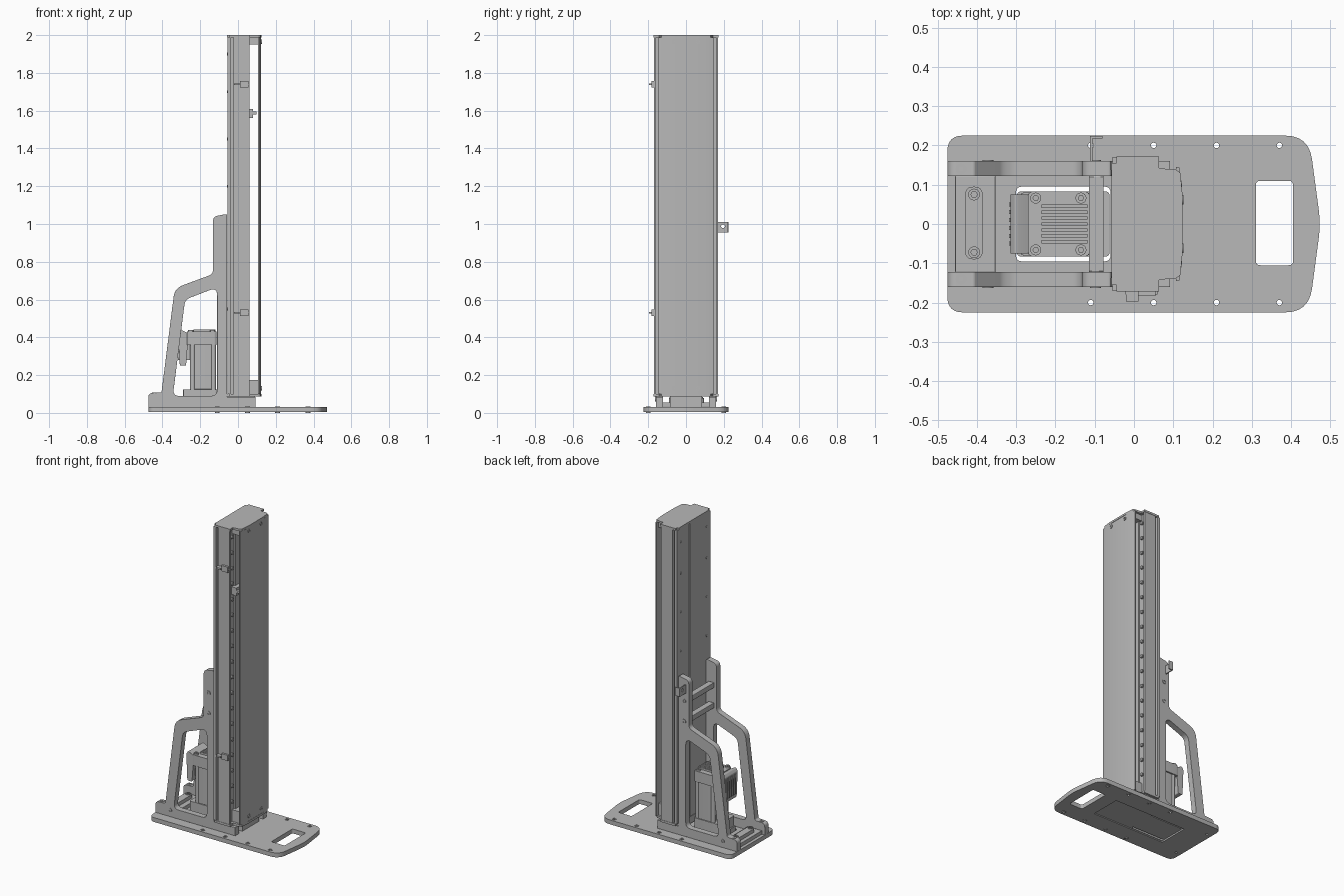
import bpy, bmesh, math
from mathutils import Vector

cube = bpy.data.objects.get("Cube")
if cube:
    bpy.data.objects.remove(cube, do_unlink=True)

metal = bpy.data.materials.new("plain grey metal")
metal.use_nodes = True
GREY = (0.48, 0.48, 0.48, 1)
metal.diffuse_color = GREY
metal.node_tree.nodes["Principled BSDF"].inputs["Base Color"].default_value = GREY


def rounded(points, r, steps=6):
    """Round every corner of a closed outline; r is one radius or one per corner."""
    out, n = [], len(points)
    pts = [Vector(p) for p in points]
    for i, p in enumerate(pts):
        rad = r[i] if isinstance(r, (list, tuple)) else r
        if rad == 0:
            out.append(p)
            continue
        a, b = pts[i - 1] - p, pts[(i + 1) % n] - p
        cut = min(rad / math.tan(a.angle(b) / 2), a.length * 0.49, b.length * 0.49)
        a, b = p + a.normalized() * cut, p + b.normalized() * cut
        for k in range(steps + 1):
            t = k / steps
            out.append(a * (1 - t) ** 2 + p * 2 * t * (1 - t) + b * t * t)
    return out


def rect(u0, u1, v0, v1, r=0):
    return rounded([(u0, v0), (u1, v0), (u1, v1), (u0, v1)], r)


def circle(u, v, r, n=16):
    return [(u + r * math.cos(math.tau * k / n), v + r * math.sin(math.tau * k / n)) for k in range(n)]


def prism(name, outlines, axis, lo, hi, bevel=0):
    """Extrude outlines (first outer, rest holes): z uses (x,y), y uses (x,z), x uses (y,z)."""
    curve = bpy.data.curves.new(name, "CURVE")
    curve.dimensions, curve.fill_mode = "2D", "BOTH"
    curve.extrude = (hi - lo) / 2
    for line in outlines:
        spline = curve.splines.new("POLY")
        spline.points.add(len(line) - 1)
        for point, co in zip(spline.points, line):
            point.co = (co[0], co[1], 0, 1)
        spline.use_cyclic_u = True
    temp = bpy.data.objects.new("temp", curve)
    bpy.context.scene.collection.objects.link(temp)
    graph = bpy.context.evaluated_depsgraph_get()
    mesh = bpy.data.meshes.new_from_object(temp.evaluated_get(graph))
    bpy.data.objects.remove(temp, do_unlink=True)
    bpy.data.curves.remove(curve)
    bm = bmesh.new()
    bm.from_mesh(mesh)
    mid = (lo + hi) / 2
    for v in bm.verts:
        a, b, c = v.co.x, v.co.y, v.co.z + mid
        v.co = {"z": (a, b, c), "y": (a, c, b), "x": (c, a, b)}[axis]
    bmesh.ops.remove_doubles(bm, verts=bm.verts, dist=1e-5)
    bmesh.ops.recalc_face_normals(bm, faces=bm.faces)
    bm.to_mesh(mesh)
    bm.free()
    mesh.name = name
    mesh.materials.clear()
    mesh.materials.append(metal)
    obj = bpy.data.objects.new(name, mesh)
    bpy.context.scene.collection.objects.link(obj)
    if bevel:
        mod = obj.modifiers.new("edge", "BEVEL")
        mod.width, mod.segments, mod.limit_method = bevel, 2, "ANGLE"
    bpy.ops.object.select_all(action="DESELECT")
    obj.select_set(True)
    bpy.context.view_layer.objects.active = obj
    bpy.ops.object.shade_smooth_by_angle(angle=math.radians(30))
    return obj


def box(name, x0, x1, y0, y1, z0, z1, bevel=0):
    return prism(name, [rect(x0, x1, y0, y1)], "z", z0, z1, bevel)


def mirrored(half):
    return half + [(x, -y) for x, y in reversed(half)]


# Base plate with hand hole, bolt holes, motor opening and shallow underside pocket
outline = rounded([(-0.475, -0.225), (0.445, -0.225), (0.475, 0), (0.445, 0.225), (-0.475, 0.225)],
                  [0.04, 0.07, 0.3, 0.07, 0.04])
hand_hole = rect(0.31, 0.405, -0.105, 0.11, 0.012)
bolts = [circle(x, y, 0.007) for x in (-0.11, 0.05, 0.21, 0.37) for y in (-0.2, 0.2)]
feet = [circle(-0.44, y, 0.007) for y in (-0.14, 0.14)]
opening = rect(-0.3, -0.06, -0.095, 0.095, 0.015)
pocket = rect(-0.3, 0.22, -0.1, 0.1, 0.005)
prism("base_plate_underside", [outline, hand_hole, pocket] + bolts + feet, "z", 0.004, 0.010)
prism("base_plate", [outline, hand_hole, opening] + bolts + feet, "z", 0.010, 0.032)
for x in (-0.11, 0.05, 0.21, 0.37):
    for y in (-0.2, 0.2):
        prism("base_bushing", [circle(x, y, 0.013), circle(x, y, 0.007)], "z", 0, 0.035)

# Side frames: low rail, curved arm and upright in one profile
arm = rounded([(-0.475, 0.032), (0.092, 0.032), (0.092, 0.085), (-0.058, 0.085), (-0.058, 1.053),
               (-0.132, 1.04), (-0.132, 0.735), (-0.335, 0.66), (-0.405, 0.108), (-0.475, 0.105)],
              [0, 0, 0, 0, 0.008, 0.03, 0.035, 0.075, 0.012, 0.025])
window = rounded([(-0.345, 0.09), (-0.11, 0.09), (-0.11, 0.665), (-0.28, 0.6)],
                 [0.03, 0.035, 0.03, 0.05])
pins = [(-0.098, 0.77), (-0.098, 0.9), (-0.372, 0.073)]
for side, sign in (("left", 1), ("right", -1)):
    lo, hi = sorted((sign * 0.122, sign * 0.16))
    prism(side + "_side_frame", [arm, window], "y", lo, hi, 0.004)
    lo, hi = sorted((sign * 0.155, sign * 0.163))
    for u, v in pins:
        prism(side + "_frame_bolt", [circle(u, v, 0.014), circle(u, v, 0.007, 6)], "y", lo, hi)
    prism(side + "_foot_bolt", [circle(-0.44, sign * 0.14, 0.014), circle(-0.44, sign * 0.14, 0.007, 6)],
          "z", 0.1, 0.109)

# Cross bars between the side frames
for z in (0.77, 0.9):
    box("cross_bar", -0.115, -0.077, -0.124, 0.124, z - 0.016, z + 0.016, 0.004)
box("rear_cross_plate", -0.455, -0.352, -0.124, 0.124, 0.03, 0.055, 0.003)
prism("rear_grip", [rect(-0.43, -0.385, -0.09, 0.095, 0.022)], "z", 0.055, 0.078)
for y in (-0.072, 0.075):
    prism("grip_bolt", [circle(-0.407, y, 0.015), circle(-0.407, y, 0.008, 6)], "z", 0.078, 0.085)

# Column extrusion with side slots and lipped open face
half = [(-0.055, 0.05), (-0.055, 0.17), (-0.037, 0.17), (-0.037, 0.15), (-0.023, 0.15), (-0.023, 0.17),
        (0.06, 0.17), (0.06, 0.158), (0.045, 0.158), (0.045, 0.105), (0.055, 0.105)]
back_seam = [(-0.055, 0.04), (-0.05, 0.04), (-0.05, 0.047), (-0.055, 0.047)]
prism("column", [back_seam + mirrored(half)[1:]], "z", 0.1, 1.987)
prism("column_foot", [rect(-0.055, 0.09, -0.085, 0.085)], "z", 0.03, 0.086)

# End caps, end blocks and the removable cover
cap = mirrored([(-0.057, 0.155), (-0.045, 0.155), (-0.045, 0.172), (0.063, 0.172), (0.063, 0.142),
                (0.108, 0.138), (0.118, 0.13), (0.124, 0.07)])
prism("top_cap", [cap], "z", 1.987, 2.0)
prism("bottom_cap", [cap], "z", 0.086, 0.1)
box("top_end_block", 0.045, 0.109, -0.125, 0.125, 1.95, 1.987)
box("bottom_end_block", 0.045, 0.109, -0.125, 0.125, 0.1, 0.175)
cover = mirrored([(0.107, 0.145), (0.115, 0.145), (0.122, 0.1)])
prism("cover", [cover], "z", 0.1, 1.987)
for z in (0.13, 1.965):
    for y in (-0.062, 0.062):
        prism("cover_bolt", [circle(y, z, 0.012), circle(y, z, 0.006, 6)], "x", 0.115, 0.126)

# Rail bolts inside the gap and column bolts at the back
for i in range(18):
    for y in (-0.13, 0.13):
        prism("rail_bolt", [circle(y, 0.23 + i * 0.1, 0.011, 10)], "x", 0.044, 0.056)
for z in (0.55, 1.2, 1.45, 1.7, 1.9):
    for y in (-0.13, 0.13):
        prism("back_bolt", [circle(y, z, 0.007, 10)], "x", -0.059, -0.054)

# Small carriage pointer in the gap
box("carriage_stop", 0.045, 0.08, -0.13, -0.07, 1.56, 1.61)
box("carriage_pin", 0.075, 0.098, -0.13, -0.11, 1.58, 1.595)

# Limit sensors on the front face
for z in (0.53, 1.74):
    box("sensor_plate", -0.022, 0.06, -0.18, -0.169, z - 0.004, z + 0.004)
    box("sensor_tab", -0.02, 0.012, -0.197, -0.178, z - 0.005, z + 0.005)
    box("sensor_body", 0.01, 0.055, -0.183, -0.169, z - 0.018, z + 0.018)

# Cable hook on the left upright
prism("hook_plate", [rect(0.155, 0.222, 0.955, 1.01, 0.003), circle(0.196, 0.988, 0.01)], "x", -0.112, -0.106)
box("hook_flange", -0.112, -0.08, 0.218, 0.224, 0.955, 1.01)

# Drive unit behind the column
prism("drive_base", [rect(-0.298, -0.062, -0.083, 0.083, 0.012)], "z", 0.012, 0.06)
prism("drive_mount", [rect(-0.29, -0.11, -0.08, 0.08, 0.012)], "z", 0.06, 0.125, 0.004)
prism("drive_body", [rect(-0.242, -0.125, -0.074, 0.074, 0.02)], "z", 0.125, 0.42, 0.004)
prism("drive_head", [rect(-0.27, -0.113, -0.083, 0.083, 0.015)], "z", 0.36, 0.43, 0.004)
for i in range(7):
    y = -0.045 + i * 0.015
    box("cooling_fin", -0.235, -0.118, y - 0.004, y + 0.004, 0.428, 0.442)
for x in (-0.25, -0.135):
    for y in (-0.066, 0.066):
        prism("drive_bolt", [circle(x, y, 0.014), circle(x, y, 0.007, 6)], "z", 0.428, 0.44)
for y in (-0.064, 0.064):
    for x in (-0.24, -0.13):
        prism("drive_corner_rod", [circle(x, y, 0.014)], "z", 0.12, 0.37)
prism("controller", [rounded([(-0.308, 0.25), (-0.275, 0.25), (-0.262, 0.42), (-0.302, 0.44), (-0.315, 0.42)], 0.008)],
      "y", -0.075, 0.075, 0.004)
box("controller_bracket", -0.29, -0.235, -0.05, 0.05, 0.28, 0.4)
for i in range(6):
    y = -0.05 + i * 0.02
    box("controller_rib", -0.318, -0.305, y - 0.005, y + 0.005, 0.28, 0.41)
